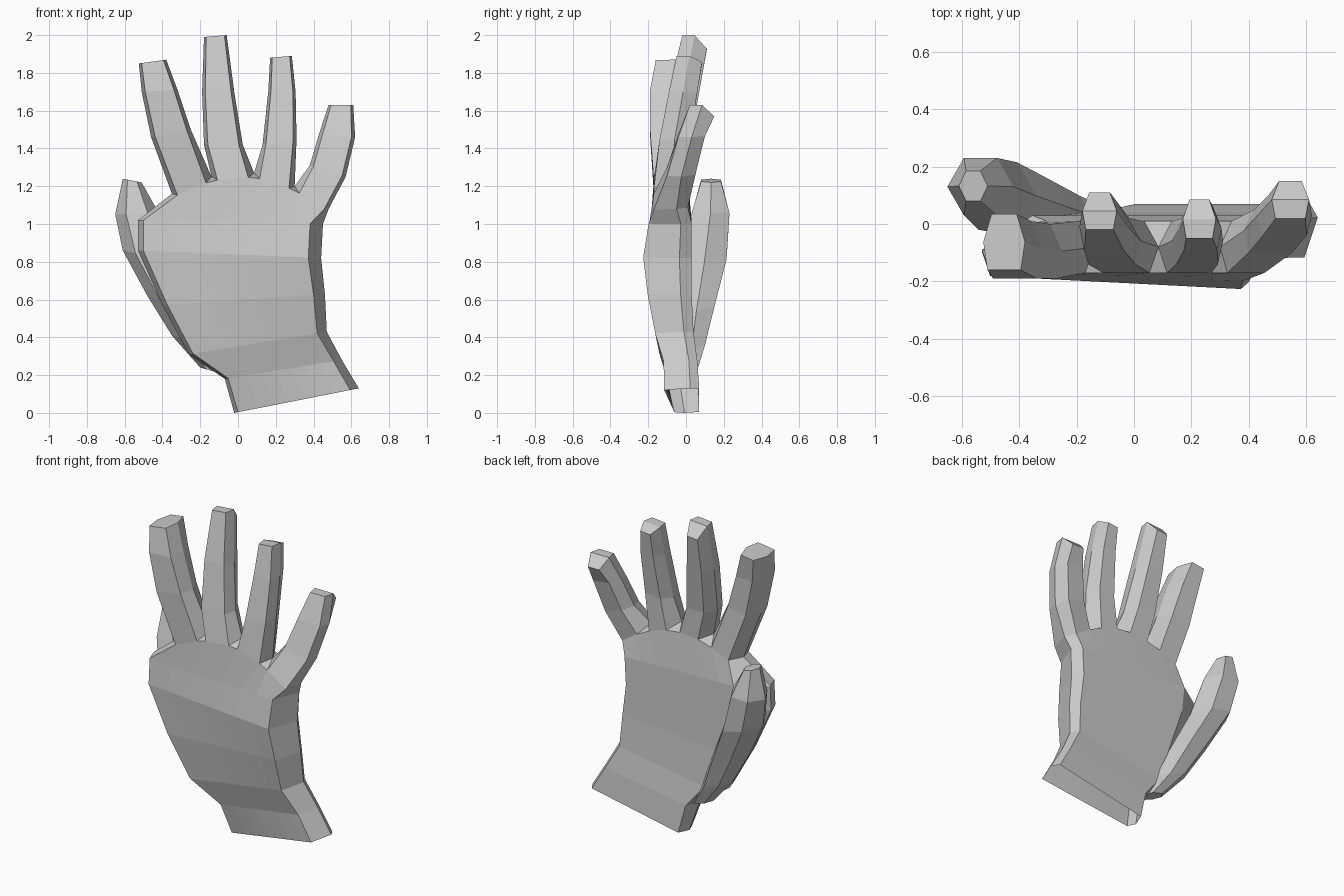
import bpy, bmesh
from mathutils import Vector

if "Cube" in bpy.data.objects:
    bpy.data.objects.remove(bpy.data.objects["Cube"])


def hexagon(xl, zl, xr, zr, yf, yb, drop=0.0, side=0.5, inset=(0.1, 0.2)):
    """Finger section: left side, two front, right side, two back points."""
    ym = yf + (yb - yf) * side
    f, b = inset

    def p(t, y, d=0.0):
        return Vector((xl + (xr - xl) * t, y, zl + (zr - zl) * t - d))
    return [p(0, ym), p(f, yf), p(1 - f, yf),
            p(1, ym), p(1 - b, yb, drop), p(b, yb, drop)]


def bridge(bm, a, b):
    n = len(a)
    for i in range(n):
        bm.faces.new((a[i], a[(i + 1) % n], b[(i + 1) % n], b[i]))


def verts(bm, pts):
    return [bm.verts.new(p) for p in pts]


def finish(bm, name):
    bmesh.ops.recalc_face_normals(bm, faces=bm.faces)
    mesh = bpy.data.meshes.new(name)
    bm.to_mesh(mesh)
    bm.free()
    ob = bpy.data.objects.new(name, mesh)
    bpy.context.collection.objects.link(ob)


# Palm rows: left x, z, right x, z, front y (left, right), back y, back left inset
PALM = [(-0.02, 0.00, 0.64, 0.13, -0.06, -0.12, 0.07, 0.04),
        (-0.07, 0.18, 0.55, 0.28, -0.10, -0.12, 0.06, 0.05),
        (-0.26, 0.31, 0.47, 0.43, -0.14, -0.165, 0.04, 0.14),
        (-0.40, 0.57, 0.46, 0.63, -0.17, -0.205, 0.03, 0.18),
        (-0.53, 0.86, 0.44, 0.82, -0.18, -0.23, 0.03, 0.20),
        (-0.53, 1.02, 0.45, 1.00, -0.17, -0.20, 0.03, 0.18)]
# Points between the fingers
WEBS = [(-0.35, -0.08, 1.16), (-0.14, -0.08, 1.25), (0.085, -0.08, 1.27),
        (0.30, -0.08, 1.20), (0.48, -0.05, 1.08)]
# Finger sections: left x, z, right x, z, front y, back y, drop of back edge
FINGERS = [
    [(-0.46, 1.46, -0.25, 1.50, -0.19, 0.0),
     (-0.51, 1.70, -0.32, 1.71, -0.19, 0.01),
     (-0.525, 1.85, -0.38, 1.87, -0.16, 0.035)],
    [(-0.18, 1.42, 0.025, 1.42, -0.14, 0.02),
     (-0.19, 1.70, -0.02, 1.70, -0.09, 0.07),
     (-0.18, 1.99, -0.06, 2.00, -0.02, 0.11, 0.07)],
    [(0.13, 1.42, 0.31, 1.45, -0.14, 0.02),
     (0.16, 1.70, 0.305, 1.70, -0.09, 0.06),
     (0.17, 1.88, 0.285, 1.89, -0.05, 0.085, 0.03)],
    [(0.38, 1.31, 0.57, 1.25, -0.10, 0.05),
     (0.43, 1.48, 0.62, 1.46, -0.04, 0.10),
     (0.48, 1.63, 0.61, 1.63, 0.02, 0.15, 0.06)]]

bm = bmesh.new()
fr = [0.03] + [(i + d) / 4 for i in range(4) for d in (0.25, 0.75)][1:-1] + [0.93]

# Palm and open cuff: ring = left side, 8 front, right side, 8 back
prev = None
for xl, zl, xr, zr, yl, yr, yb, bi in PALM:
    def at(t, y):
        return (xl + (xr - xl) * t, y, zl + (zr - zl) * t)
    left = at(0, yl + (yb - yl) * 0.4)
    right = at(1, yr + (yb - yr) * 0.75)
    ring = verts(bm, [left] + [at(t, yl + (yr - yl) * t) for t in fr] + [right]
                 + [at(bi + (0.96 - bi) * i / 7, yb) for i in range(7, -1, -1)])
    if prev:
        bridge(bm, prev, ring)
    prev = ring

# Knuckle row: front and back corners of each finger root
web = verts(bm, WEBS)
front, back = [], []
for i in range(4):
    a, b = Vector(WEBS[i]), Vector(WEBS[i + 1])
    for t in (0.14, 0.86):
        p = a.lerp(b, t)
        front.append(bm.verts.new((p.x, -0.17, p.z - 0.02)))
    for t in (0.22, 0.78):
        p = a.lerp(b, t)
        back.append(bm.verts.new((p.x, 0.01, p.z - 0.02)))
top = [web[0]] + front + [web[4]] + back[::-1]
bridge(bm, prev, top)
for i in (1, 2, 3):
    bm.faces.new((front[2 * i - 1], front[2 * i], web[i]))
    bm.faces.new((back[2 * i - 1], web[i], back[2 * i]))

# Fingers grown from the knuckle row
for i, sections in enumerate(FINGERS):
    k = 2 * i
    prev = [web[i], front[k], front[k + 1], web[i + 1], back[k + 1], back[k]]
    for s in sections:
        ring = verts(bm, hexagon(*s))
        bridge(bm, prev, ring)
        prev = ring
    # sloped tip, split along the ridge
    bm.faces.new(prev[:4])
    bm.faces.new((prev[0], prev[3], prev[4], prev[5]))
finish(bm, "palm_and_fingers")

# Thumb behind the palm
THUMB = [(-0.20, 0.24, -0.06, 0.20, -0.04, 0.055),
         (-0.35, 0.41, -0.14, 0.34, -0.04, 0.10),
         (-0.48, 0.62, -0.22, 0.54, -0.04, 0.15),
         (-0.61, 0.86, -0.34, 0.80, -0.02, 0.215),
         (-0.65, 1.05, -0.42, 1.06, 0.03, 0.23),
         (-0.61, 1.24, -0.51, 1.22, 0.08, 0.185)]
bm = bmesh.new()
prev = None
for s in THUMB:
    ring = verts(bm, hexagon(*s, inset=(0.25, 0.25)))
    if prev:
        bridge(bm, prev, ring)
    else:
        bm.faces.new(ring)
    prev = ring
bm.faces.new(prev)
finish(bm, "thumb")
